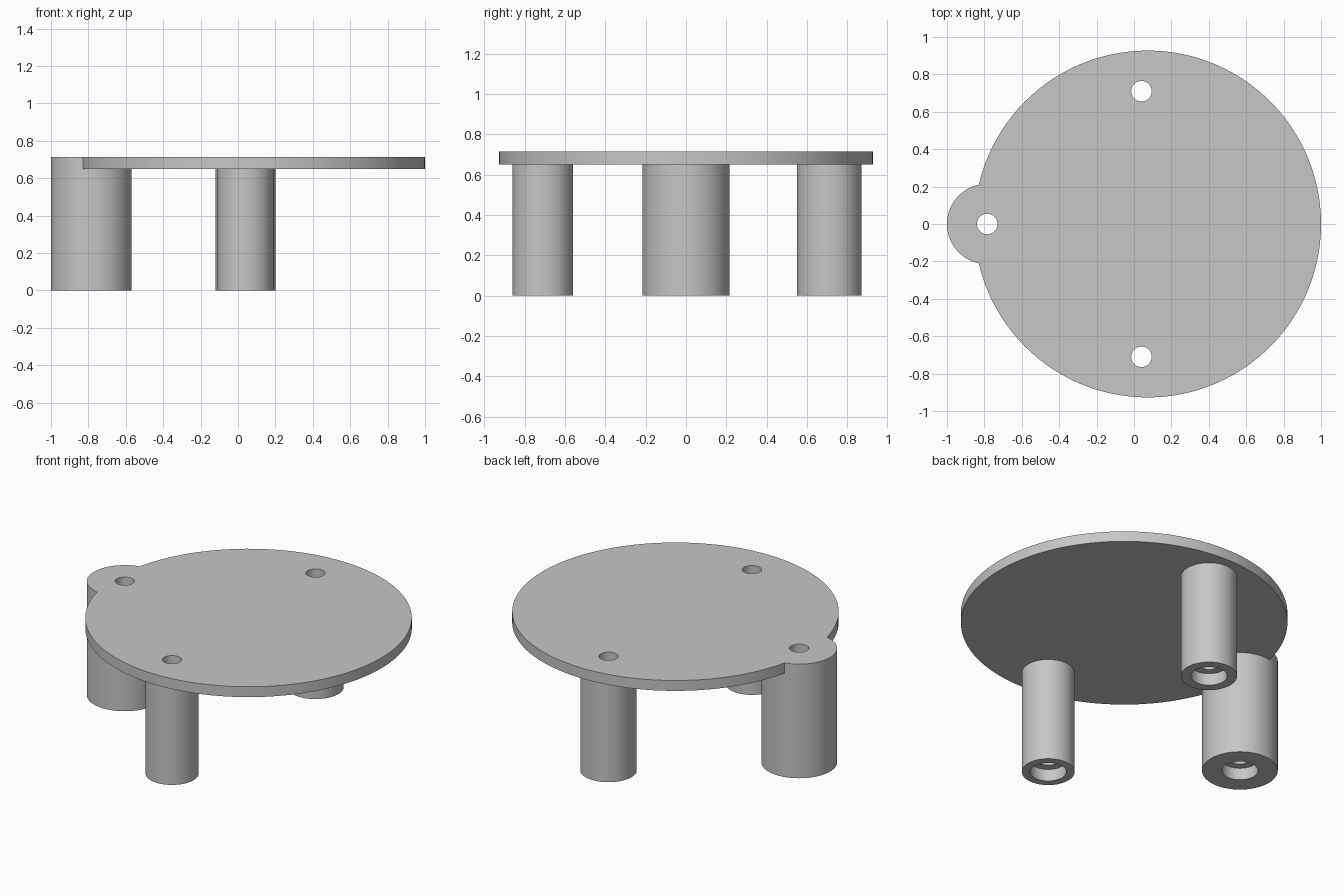
import bpy

default = bpy.data.objects.get("Cube")
if default:
    bpy.data.objects.remove(default, do_unlink=True)

HEIGHT = 0.715        # top of the plate
UNDERSIDE = 0.65      # underside of the plate
HOLE_RADIUS = 0.055
BORE_RADIUS = 0.103
BORE_DEPTH = 0.075

# name, x, y, radius, top of leg
LEGS = [
    ("front_leg", 0.04, -0.71, 0.15, 0.68),
    ("back_leg", 0.04, 0.71, 0.16, 0.68),
    ("side_leg", -0.785, 0.0, 0.215, HEIGHT),
]

grey = bpy.data.materials.new("plain grey")
grey.use_nodes = True
colour = (0.57, 0.57, 0.57, 1)
grey.diffuse_color = colour
grey.node_tree.nodes["Principled BSDF"].inputs["Base Color"].default_value = colour


def cylinder(name, x, y, radius, bottom, top, sides=96):
    bpy.ops.mesh.primitive_cylinder_add(
        vertices=sides, radius=radius, depth=top - bottom,
        location=(x, y, (bottom + top) / 2))
    obj = bpy.context.object
    obj.name = name
    obj.data.materials.append(grey)
    return obj


def combine(target, tool, operation):
    mod = target.modifiers.new(operation.lower(), "BOOLEAN")
    mod.operation = operation
    mod.solver = "EXACT"
    mod.object = tool
    bpy.context.view_layer.objects.active = target
    bpy.ops.object.modifier_apply(modifier=mod.name)
    bpy.data.objects.remove(tool, do_unlink=True)


# Round plate, joined to its three legs
stand = cylinder("plate_with_legs", 0.073, 0, 0.927, UNDERSIDE, HEIGHT, 160)
for name, x, y, radius, top in LEGS:
    combine(stand, cylinder(name, x, y, radius, 0, top), "UNION")

# Screw holes through each leg, with a wider bore at the foot
for name, x, y, radius, top in LEGS:
    hole = cylinder(name + "_hole", x, y, HOLE_RADIUS, -0.1, 0.9, 48)
    combine(stand, hole, "DIFFERENCE")
    bore = cylinder(name + "_bore", x, y, BORE_RADIUS, -0.1, BORE_DEPTH, 64)
    combine(stand, bore, "DIFFERENCE")

# Smooth round walls with crisp rims
bpy.ops.object.select_all(action="DESELECT")
stand.select_set(True)
bpy.context.view_layer.objects.active = stand
bpy.ops.object.shade_smooth_by_angle()
